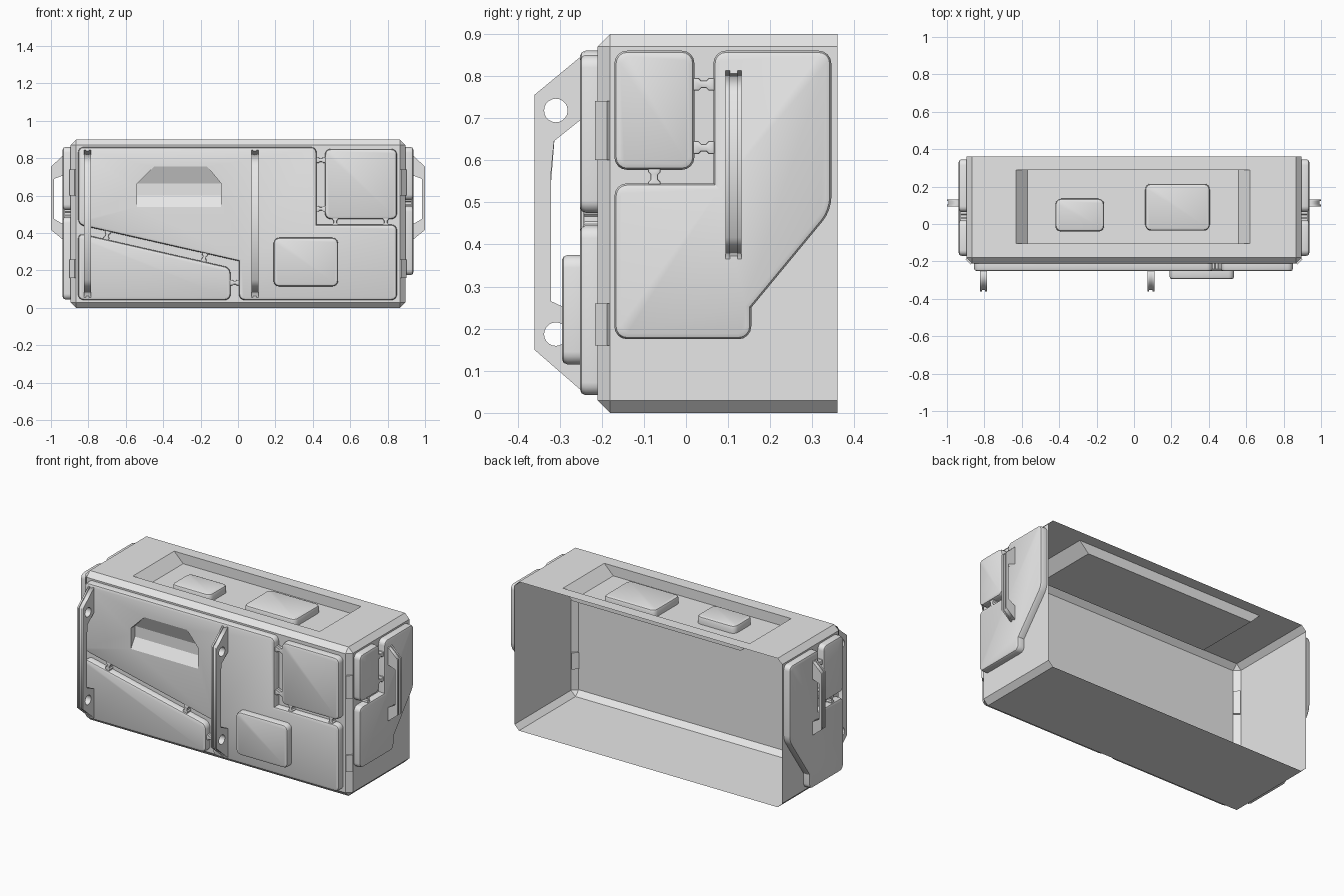
import bpy, bmesh, math
from mathutils import Matrix, Vector

old = bpy.data.objects.get("Cube")
if old:
    bpy.data.objects.remove(old, do_unlink=True)

grey = bpy.data.materials.new("light_grey")
grey.use_nodes = True
grey.diffuse_color = (0.8, 0.8, 0.8, 1)
grey.node_tree.nodes["Principled BSDF"].inputs["Base Color"].default_value = (0.8, 0.8, 0.8, 1)

W, FRONT, BACK, H = 0.895, -0.21, 0.36, 0.9   # half width, depth range, height


def activate(ob):
    bpy.ops.object.select_all(action='DESELECT')
    ob.select_set(True)
    bpy.context.view_layer.objects.active = ob


def finish(name, bm):
    mesh = bpy.data.meshes.new(name)
    bm.to_mesh(mesh)
    bm.free()
    mesh.materials.append(grey)
    ob = bpy.data.objects.new(name, mesh)
    bpy.context.collection.objects.link(ob)
    return ob


# Surfaces that plates sit on: (u, v, height) to world
def on_front(u, v, h):
    return Vector((u, FRONT - h, v))


def on_right(u, v, h):
    return Vector((W + h, u, v))


def on_left(u, v, h):
    return Vector((-W - h, u, v))


def on_recess(u, v, h):
    return Vector((u, v, H - 0.06 + h))


def plate(name, pts, place, height=0.042, base=0.0, radius=0.03, edge=0.014):
    """Raised plate with rounded convex corners and a softened rim."""
    bm = bmesh.new()
    n = len(pts)
    area = sum(pts[i - 1][0] * pts[i][1] - pts[i][0] * pts[i - 1][1] for i in range(n))
    low = [bm.verts.new((u, v, base)) for u, v in pts]
    top = [bm.verts.new((u, v, base + height)) for u, v in pts]
    bm.faces.new(low[::-1])
    bm.faces.new(top)
    for i in range(n):
        bm.faces.new((low[i - 1], low[i], top[i], top[i - 1]))
    corners = []
    for i in range(n):
        a, b, c = (Vector(pts[k % n]) for k in (i - 1, i, i + 1))
        if (b - a).cross(c - b) * area > 0:
            corners.append(bm.edges.get((low[i], top[i])))
    bmesh.ops.recalc_face_normals(bm, faces=bm.faces)
    if radius:
        bmesh.ops.bevel(bm, geom=corners, offset=radius, segments=4, profile=0.5, affect='EDGES')
    if edge:
        rim = [e for e in bm.edges if all(v.co.z > base + height - 1e-4 for v in e.verts)]
        bmesh.ops.bevel(bm, geom=rim, offset=edge, segments=2, profile=0.5, affect='EDGES')
    for v in bm.verts:
        v.co = place(*v.co)
    bmesh.ops.recalc_face_normals(bm, faces=bm.faces)
    ob = finish(name, bm)
    activate(ob)
    bpy.ops.object.shade_smooth_by_angle(angle=math.radians(30))
    return ob


def rect(u0, u1, v0, v1):
    return [(u0, v0), (u1, v0), (u1, v1), (u0, v1)]


def clip(name, u, v, place, angle=0):
    """Bow-tie clip bridging the gap between two plates."""
    half = [(-.026, -.015), (-.012, -.015), (-.006, -.009), (.006, -.009), (.012, -.015), (.026, -.015)]
    pts = half + [(-a, -b) for a, b in half]
    c, s = math.cos(math.radians(angle)), math.sin(math.radians(angle))
    plate(name, [(u + a * c - b * s, v + a * s + b * c) for a, b in pts], place, 0.033, 0, 0, 0.004)


# Open-backed shell with chamfered edges and a recess in the roof
bm = bmesh.new()
bmesh.ops.create_cube(bm, size=1)
for v in bm.verts:
    v.co = (v.co.x * 2 * W, FRONT if v.co.y < 0 else BACK, (v.co.z + 0.5) * H)
bmesh.ops.delete(bm, geom=[f for f in bm.faces if f.normal.y > 0.9], context='FACES')
bmesh.ops.bevel(bm, geom=[e for e in bm.edges if not e.is_boundary], offset=0.03,
                segments=1, affect='EDGES')
bm.normal_update()
roof = max(bm.faces, key=lambda f: f.calc_center_median().z)
for x0, x1, z in ((-0.63, 0.62, H), (-0.57, 0.56, H - 0.06)):
    bmesh.ops.inset_individual(bm, faces=[roof], thickness=0.02)
    mid = roof.calc_center_median()
    for v in roof.verts:
        v.co = (x0 if v.co.x < mid.x else x1, -0.105 if v.co.y < mid.y else 0.29, z)
finish("case_shell", bm)

# Roof pads
plate("roof_pad_small", rect(-0.42, -0.16, -0.04, 0.135), on_recess, 0.045)
plate("roof_pad_large", rect(0.06, 0.405, -0.035, 0.215), on_recess, 0.045)

# Front plates
main = plate("front_main_plate", [(-0.855, 0.86), (-0.855, 0.445), (0.005, 0.25), (0.005, 0.042),
             (0.85, 0.042), (0.85, 0.445), (0.42, 0.445), (0.42, 0.86)], on_front)
plate("front_lower_plate", [(-0.855, 0.042), (-0.04, 0.042), (-0.04, 0.215), (-0.855, 0.40)], on_front)
plate("front_corner_plate", rect(0.465, 0.85, 0.475, 0.85), on_front)
plate("front_raised_pad", rect(0.19, 0.535, 0.115, 0.375), on_front, 0.045, 0.04)

# Scooped grip in the main plate
bm = bmesh.new()
grip = [(-0.54, 0.54), (-0.09, 0.54), (-0.09, 0.665), (-0.165, 0.755), (-0.45, 0.755), (-0.54, 0.665)]
for u, v in grip:
    for h in (0.042, 0.08):
        bm.verts.new(on_front(u, v, h))
for u, v in rect(-0.54, -0.09, 0.60, 0.665):
    bm.verts.new(on_front(u, v, 0.004))
bmesh.ops.convex_hull(bm, input=bm.verts)
bmesh.ops.recalc_face_normals(bm, faces=bm.faces)
cutter = finish("grip_cutter", bm)
cutter.hide_render = True
cut = main.modifiers.new("grip", 'BOOLEAN')
cut.operation, cut.object, cut.solver = 'DIFFERENCE', cutter, 'EXACT'
activate(main)
bpy.ops.object.modifier_move_to_index(modifier="grip", index=0)
bpy.ops.object.modifier_apply(modifier="grip")
bpy.data.objects.remove(cutter, do_unlink=True)

# Front clips
for i, (u, v, a) in enumerate([(0.443, 0.79, 0), (0.443, 0.53, 0), (0.52, 0.46, 90), (0.79, 0.46, 90),
                               (-0.70, 0.388, 77), (-0.18, 0.27, 77), (-0.018, 0.135, 0)]):
    clip(f"front_clip_{i + 1}", u, v, on_front, a)

# Side plates and clips; the -x side reaches lower
for side, place, k in (("left", on_right, 1.0), ("right", on_left, 1.19)):
    def drop(v):
        return 0.86 - (0.86 - v) * k
    outline = [(0.065, 0.86), (0.345, 0.86), (0.345, 0.48), (0.155, 0.25), (0.155, 0.175),
               (-0.17, 0.175), (-0.17, 0.545), (0.065, 0.545)]
    plate(side + "_main_plate", [(u, drop(v)) for u, v in outline], place)
    plate(side + "_corner_plate", rect(-0.17, 0.02, drop(0.577), 0.86), place)
    for i, (u, v, a) in enumerate([(0.042, 0.78, 0), (0.042, 0.63, 0), (-0.075, 0.56, 90)]):
        clip(f"{side}_clip_{i + 1}", u, drop(v), place, a)

# Tabs on the front upright chamfers
for s, side in ((1, "left"), (-1, "right")):
    for z, h, level in ((0.67, 0.14, "upper"), (0.21, 0.1, "lower")):
        bm = bmesh.new()
        bmesh.ops.create_cube(bm, size=1, matrix=Matrix.Translation((s * 0.88, -0.195, z))
                              @ Matrix.Rotation(s * math.pi / 4, 4, 'Z') @ Matrix.Diagonal((0.04, 0.02, h, 1)))
        finish(f"{side}_{level}_corner_tab", bm)


def bracket(name, pts, holes, matrix, offset, thick):
    """Flat handle layer cut from sheet, with round holes."""
    cu = bpy.data.curves.new(name, 'CURVE')
    cu.dimensions, cu.fill_mode, cu.extrude = '2D', 'BOTH', thick / 2
    rings = [pts] + [[(u + 0.028 * math.cos(t * math.tau / 20), v + 0.028 * math.sin(t * math.tau / 20))
                      for t in range(20)] for u, v in holes]
    for ring in rings:
        sp = cu.splines.new('POLY')
        sp.points.add(len(ring) - 1)
        for p, (u, v) in zip(sp.points, ring):
            p.co = (u, v, 0, 1)
        sp.use_cyclic_u = True
    cu.materials.append(grey)
    ob = bpy.data.objects.new(name, cu)
    bpy.context.collection.objects.link(ob)
    ob.matrix_world = matrix @ Matrix.Translation((0, 0, offset))
    activate(ob)
    bpy.ops.object.convert(target='MESH')


def handle(name, outer, inner, holes, matrix):
    """Two cheek plates around a slightly recessed core."""
    for part, off, thick, inset in (("cheek_a", -0.014, 0.01, 0), ("core", 0, 0.02, 0.008), ("cheek_b", 0.014, 0.01, 0)):
        pts = [(u + inset, v) for u, v in outer] + inner
        bracket(f"{name}_{part}", pts, holes, matrix, off, thick)


def axes(x, y, z, origin):
    m = Matrix((x, y, z)).transposed().to_4x4()
    m.translation = origin
    return m


# Front handles
for name, x in (("front_handle_outer", -0.805), ("front_handle_middle", 0.09)):
    handle(name, [(-0.245, 0.05), (-0.36, 0.15), (-0.36, 0.755), (-0.245, 0.85)],
           [(-0.245, 0.70), (-0.32, 0.64), (-0.32, 0.265), (-0.245, 0.23)],
           [(-0.309, 0.718), (-0.309, 0.187)], axes((0, 1, 0), (0, 0, 1), (1, 0, 0), (x, 0, 0)))

# Side handles
for name, s in (("left_handle", 1), ("right_handle", -1)):
    handle(name, [(-0.93, 0.36), (-1, 0.417), (-1, 0.755), (-0.93, 0.82)],
           [(-0.93, 0.71), (-0.983, 0.69), (-0.983, 0.475), (-0.93, 0.445)], [],
           axes((-s, 0, 0), (0, 0, 1), (0, s, 0), (0, 0.113, 0)))
